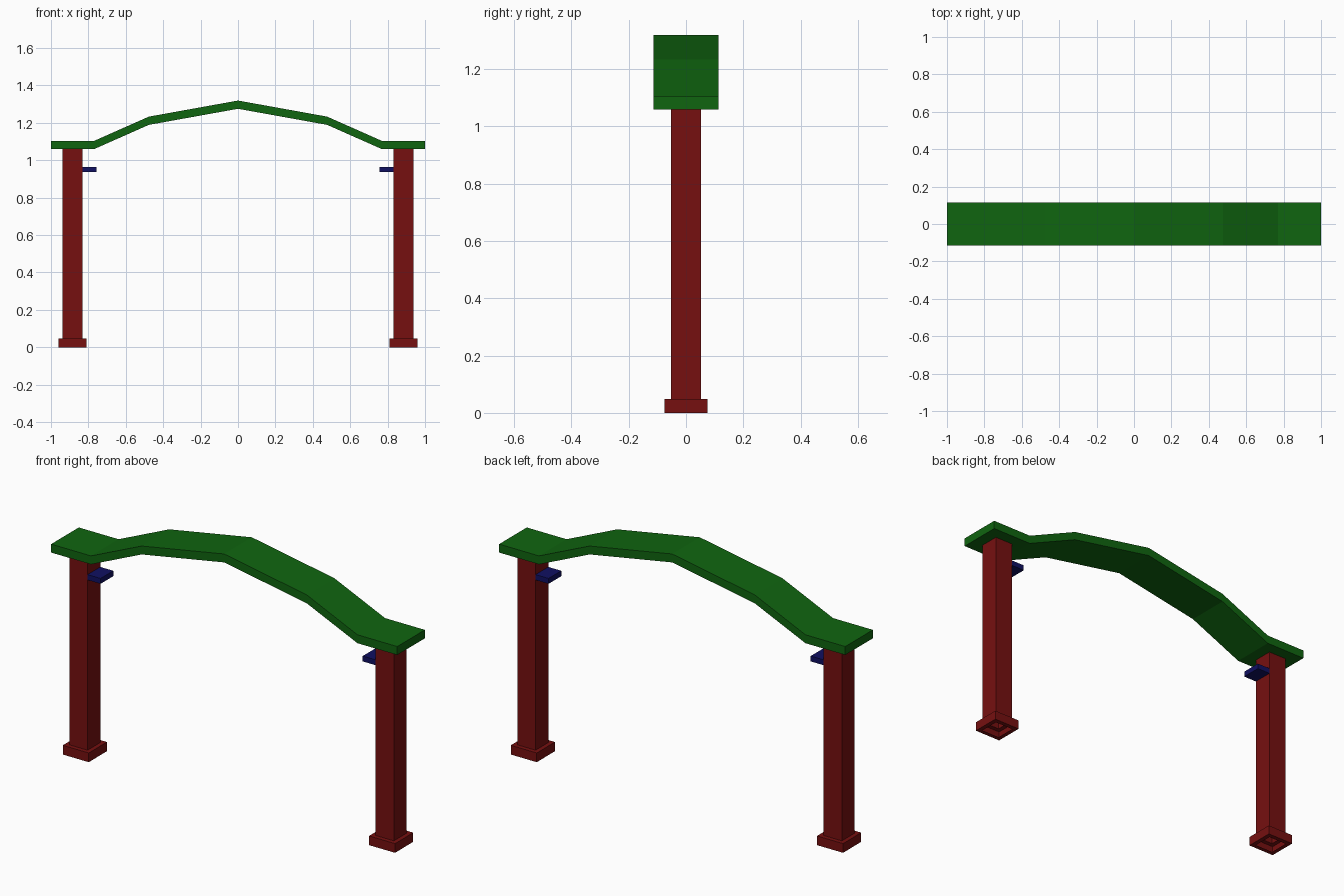
import bpy, bmesh

if "Cube" in bpy.data.objects:
    bpy.data.objects.remove(bpy.data.objects["Cube"])


def material(name, rgb):
    mat = bpy.data.materials.new(name)
    mat.diffuse_color = (*rgb, 1)
    mat.use_nodes = True
    mat.node_tree.nodes["Principled BSDF"].inputs["Base Color"].default_value = mat.diffuse_color
    return mat


def make_object(name, bm, mat):
    bmesh.ops.recalc_face_normals(bm, faces=bm.faces)
    mesh = bpy.data.meshes.new(name)
    bm.to_mesh(mesh)
    bm.free()
    mesh.materials.append(mat)
    obj = bpy.data.objects.new(name, mesh)
    bpy.context.collection.objects.link(obj)
    return obj


def loft_square(name, rings, x, mat):
    """Stack square rings (half width, z) into an open-ended post."""
    bm = bmesh.new()
    loops = [[bm.verts.new((x + sx * h, sy * h, z))
              for sx, sy in ((-1, -1), (1, -1), (1, 1), (-1, 1))]
             for h, z in rings]
    for a, b in zip(loops, loops[1:]):
        for i in range(4):
            j = (i + 1) % 4
            bm.faces.new((a[i], a[j], b[j], b[i]))
    return make_object(name, bm, mat)


def box(name, x, z, size, mat):
    bm = bmesh.new()
    bmesh.ops.create_cube(bm, size=1)
    bmesh.ops.scale(bm, vec=size, verts=bm.verts)
    bmesh.ops.translate(bm, vec=(x, 0, z), verts=bm.verts)
    return make_object(name, bm, mat)


red = material("post red", (0.18, 0.005, 0.005))
green = material("beam green", (0.005, 0.13, 0.005))
blue = material("bracket blue", (0.005, 0.005, 0.12))

# Arched beam: folded strip with constant vertical thickness
half_w, thick = 0.114, 0.044
right = [(0, 1.319), (0.477, 1.233), (0.77, 1.103), (1.0, 1.103)]
path = [(-x, z) for x, z in reversed(right[1:])] + right
bm = bmesh.new()
sections = [[bm.verts.new((x, y, z - d)) for y, d in
             ((-half_w, 0), (half_w, 0), (half_w, thick), (-half_w, thick))]
            for x, z in path]
for a, b in zip(sections, sections[1:]):
    for i in range(4):
        j = (i + 1) % 4
        bm.faces.new((a[i], a[j], b[j], b[i]))
bm.faces.new(sections[0])
bm.faces.new(sections[-1])
make_object("arched_beam", bm, green)

# Posts with wider feet, hollow underneath, and inward brackets
post = [(0.0525, 0), (0.075, 0), (0.075, 0.048), (0.0525, 0.048), (0.0525, 1.06)]
for side, s in (("left", -1), ("right", 1)):
    loft_square(f"{side}_post", post, s * 0.885, red)
    box(f"{side}_bracket", s * 0.795, 0.951, (0.075, 0.105, 0.028), blue)
